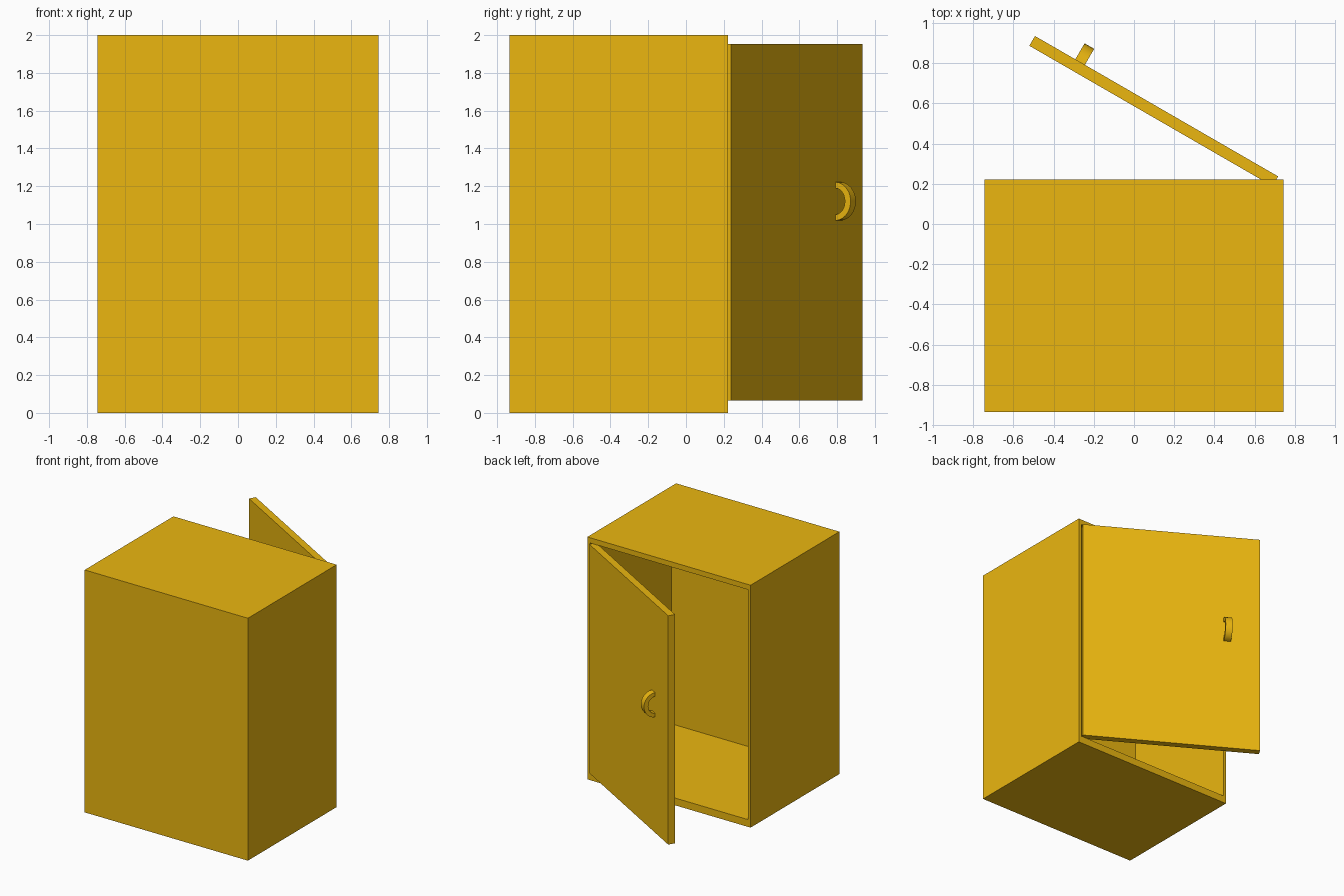
import bpy, bmesh, math
from mathutils import Matrix, Vector

if "Cube" in bpy.data.objects:
    bpy.data.objects.remove(bpy.data.objects["Cube"])

paint = bpy.data.materials.new("yellow_paint")
paint.diffuse_color = (0.83, 0.47, 0.005, 1)
paint.use_nodes = True
paint.node_tree.nodes["Principled BSDF"].inputs["Base Color"].default_value = paint.diffuse_color


def finish(bm, name):
    bmesh.ops.recalc_face_normals(bm, faces=bm.faces)
    mesh = bpy.data.meshes.new(name)
    bm.to_mesh(mesh)
    bm.free()
    mesh.materials.append(paint)
    obj = bpy.data.objects.new(name, mesh)
    bpy.context.collection.objects.link(obj)
    return obj


def box(lo, hi):
    bm = bmesh.new()
    bmesh.ops.create_cube(bm, size=1)
    lo, hi = Vector(lo), Vector(hi)
    for v in bm.verts:
        v.co = [(lo[i] + hi[i]) / 2 + v.co[i] * (hi[i] - lo[i]) for i in range(3)]
    return bm


# Cabinet: solid box whose +y face is inset and pushed in to form the cavity
bm = box((-0.745, -0.935, 0), (0.745, 0.222, 2))
opening = max(bm.faces, key=lambda f: f.calc_center_median().y)
bmesh.ops.inset_region(bm, faces=[opening], thickness=0.035)
for v in opening.verts:
    v.co.z = 1.957 if v.co.z > 1 else 0.06
cavity = bmesh.ops.extrude_discrete_faces(bm, faces=[opening])["faces"][0]
for v in cavity.verts:
    v.co.y = -0.838
finish(bm, "cabinet")

# Door frame of reference: x along the door from the hinge, y outward
u = Vector((-math.cos(math.radians(30)), 0.5, 0))
n = Vector((0.5, math.cos(math.radians(30)), 0))
hinge = Matrix(((u.x, n.x, 0, 0.717), (u.y, n.y, 0, 0.237),
                (0, 0, 1, 0), (0, 0, 0, 1)))

# Door panel, standing ajar
bm = box((0, -0.056, 0.065), (1.397, 0, 1.953))
bm.transform(hinge)
finish(bm, "door")

# Handle: curved strip profile swept across its width
bm = bmesh.new()
steps = 12
angles = [math.pi * i / steps for i in range(steps + 1)]
outer = [(0.095 * math.sin(a), 1.12 + 0.102 * math.cos(a)) for a in angles]
inner = [(0.06 * math.sin(a), 1.12 + 0.07 * math.cos(a)) for a in angles]
rows = []
for x in (1.11, 1.165):
    rows.append([[bm.verts.new((x, h - 0.003, z)) for h, z in c] for c in (outer, inner)])
(o1, i1), (o2, i2) = rows
for k in range(steps):
    for a, b in ((o1, o2), (o2, i2), (i2, i1), (i1, o1)):
        bm.faces.new((a[k], a[k + 1], b[k + 1], b[k]))
for k in (0, steps):
    bm.faces.new((o1[k], o2[k], i2[k], i1[k]))
bm.transform(hinge)
handle = finish(bm, "door_handle")
bpy.context.view_layer.objects.active = handle
handle.select_set(True)
bpy.ops.object.shade_smooth_by_angle(angle=math.radians(35))
